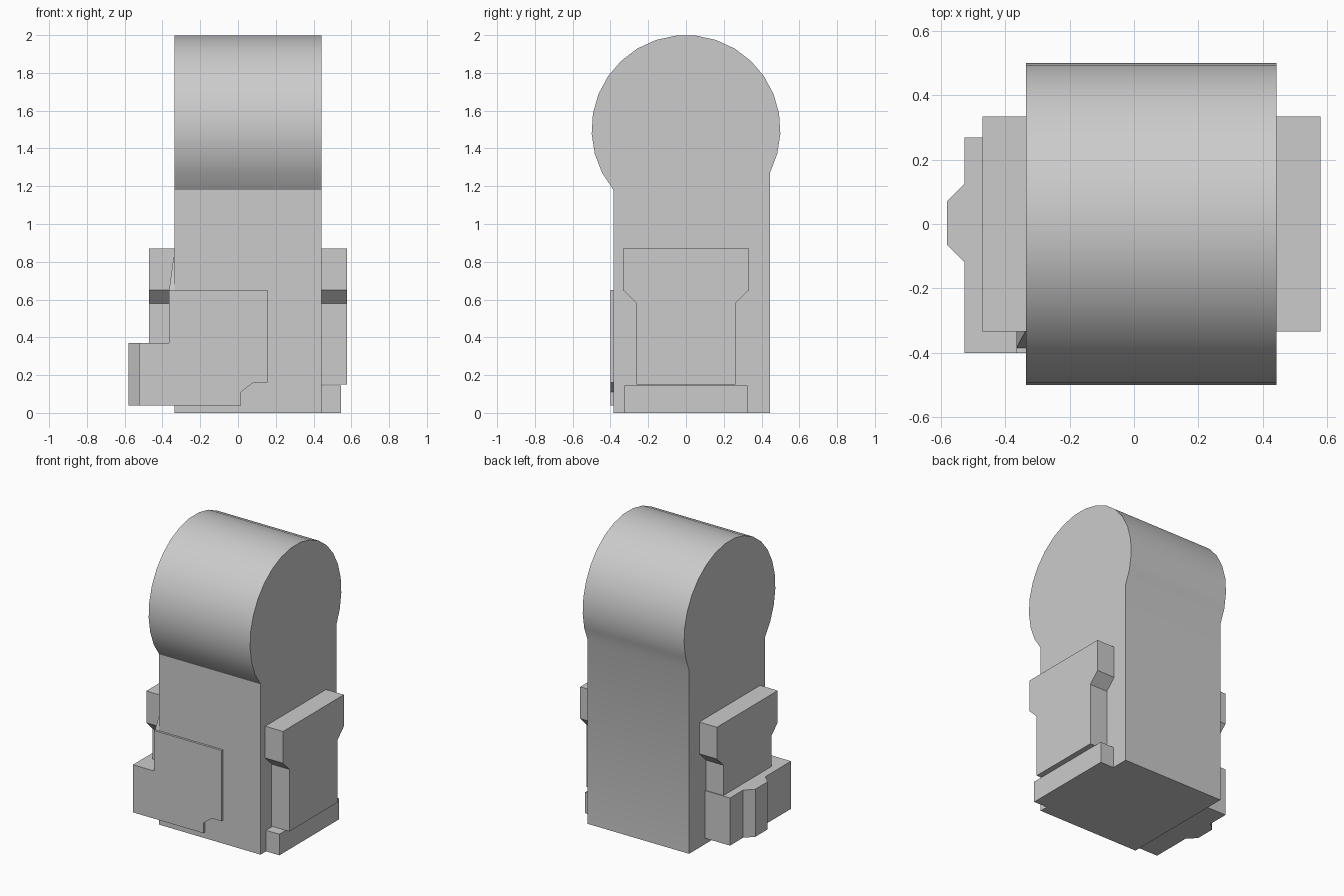
import bpy, bmesh, math
from mathutils import Vector

if "Cube" in bpy.data.objects:
    bpy.data.objects.remove(bpy.data.objects["Cube"])

grey = bpy.data.materials.new("plain_grey")
grey.use_nodes = True
tone = (0.6, 0.6, 0.6, 1)
grey.diffuse_color = tone
grey.node_tree.nodes["Principled BSDF"].inputs["Base Color"].default_value = tone


def finish(name, bm):
    bmesh.ops.recalc_face_normals(bm, faces=bm.faces)
    mesh = bpy.data.meshes.new(name)
    bm.to_mesh(mesh)
    bm.free()
    mesh.materials.append(grey)
    obj = bpy.data.objects.new(name, mesh)
    bpy.context.collection.objects.link(obj)
    return obj


def extrude(name, outline, axis, start, end):
    """Extrude a closed 2D outline along one axis (the other axes keep order)."""
    bm = bmesh.new()
    verts = []
    for a, b in outline:
        co = [a, b]
        co.insert(axis, start)
        verts.append(bm.verts.new(co))
    face = bm.faces.new(verts)
    ext = bmesh.ops.extrude_face_region(bm, geom=[face])
    shift = Vector((0, 0, 0))
    shift[axis] = end - start
    moved = [v for v in ext["geom"] if isinstance(v, bmesh.types.BMVert)]
    bmesh.ops.translate(bm, verts=moved, vec=shift)
    return finish(name, bm)


def rect(a0, b0, a1, b1):
    return [(a0, b0), (a1, b0), (a1, b1), (a0, b1)]


# Main body: upright slab with a round head
steps = 20
profile = [(-0.385, 0), (0.445, 0)]
for i in range(steps + 1):
    t = math.radians(-27.3 + 247 * i / steps)
    profile.append((0.5 * math.cos(t), 1.5 + 0.5 * math.sin(t)))
body = extrude("body", profile, 0, -0.335, 0.442)
bpy.ops.object.select_all(action='DESELECT')
body.select_set(True)
bpy.context.view_layer.objects.active = body
bpy.ops.object.shade_smooth_by_angle(angle=math.radians(30))

# Side plates: wide on top, narrowing through a chamfer
half = [(0.262, 0.15), (0.262, 0.58), (0.333, 0.65), (0.333, 0.87)]
plate = half + [(-y, z) for y, z in reversed(half)]
extrude("left_side_plate", plate, 0, 0.43, 0.578)
extrude("right_side_plate", plate, 0, -0.47, -0.32)

# Low foot bar on the left
extrude("left_foot_bar", rect(-0.325, 0, 0.325, 0.146), 0, 0.43, 0.545)

# Low block on the right with a tapered rib
block = [(-0.32, -0.4), (-0.525, -0.4), (-0.525, -0.12), (-0.58, -0.065),
         (-0.58, 0.07), (-0.525, 0.125), (-0.525, 0.268), (-0.32, 0.268)]
extrude("right_low_block", block, 2, 0.04, 0.37)

# Thin stepped panel on the front
panel = [(-0.525, 0.04), (0.015, 0.04), (0.015, 0.11), (0.08, 0.16),
         (0.155, 0.16), (0.155, 0.65), (-0.365, 0.65), (-0.365, 0.37),
         (-0.525, 0.37)]
extrude("front_panel", panel, 1, -0.4, -0.38)

# Corner return joining the front panel to the right side
extrude("panel_return", rect(-0.365, 0.3, -0.33, 0.65), 1, -0.4, -0.32)

# Small sloped fillet above the return
bm = bmesh.new()
points = [(-0.365, -0.385, 0.65), (-0.365, -0.33, 0.65),
          (-0.335, -0.385, 0.65), (-0.335, -0.33, 0.87), (-0.335, -0.33, 0.65)]
bmesh.ops.convex_hull(bm, input=[bm.verts.new(p) for p in points])
finish("corner_fillet", bm)
